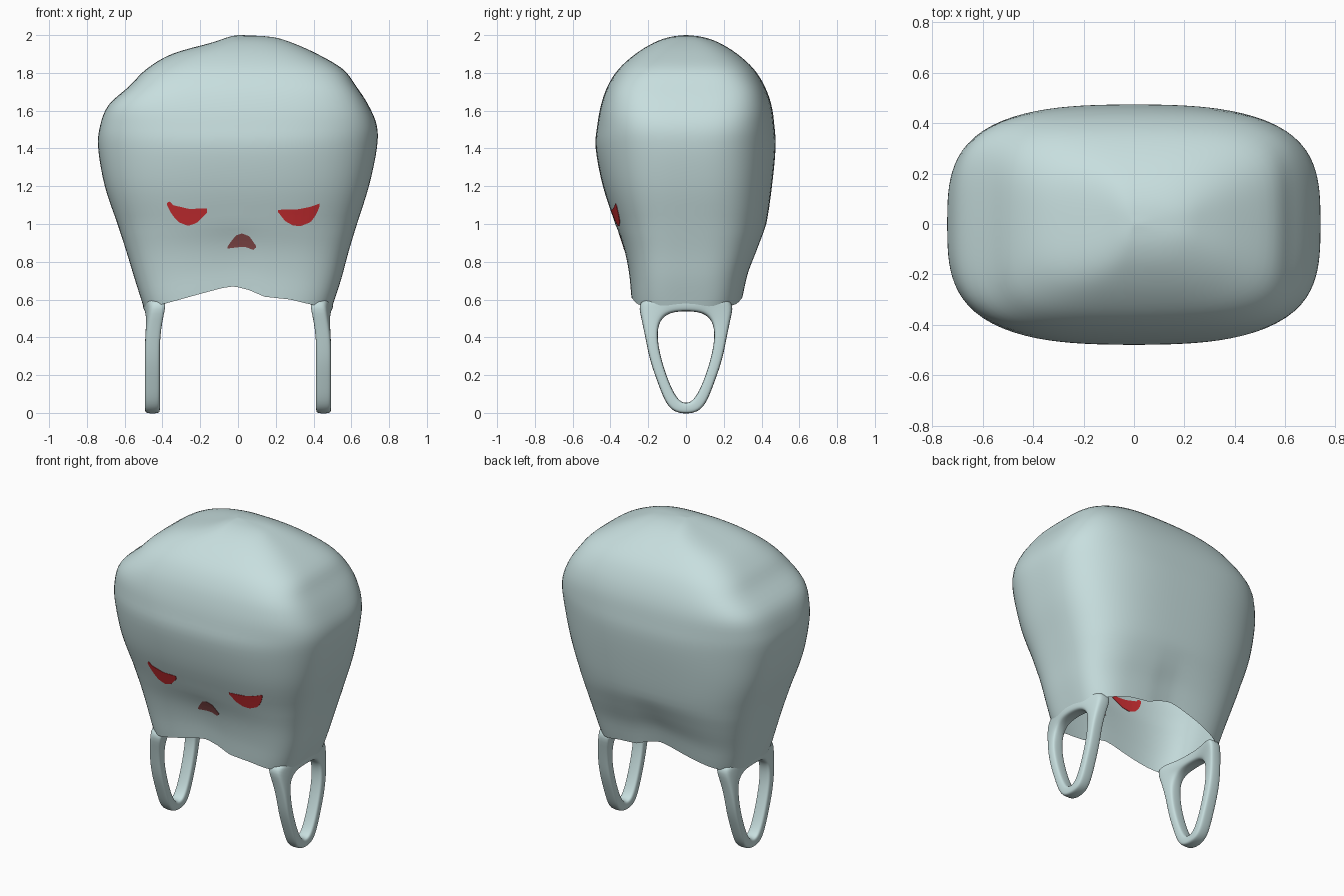
import bpy, bmesh, math
from mathutils import Vector
from mathutils.bvhtree import BVHTree

if "Cube" in bpy.data.objects:
    bpy.data.objects.remove(bpy.data.objects["Cube"])


def material(name, rgb):
    m = bpy.data.materials.new(name)
    m.diffuse_color = (*rgb, 1)
    m.use_nodes = True
    m.node_tree.nodes["Principled BSDF"].inputs["Base Color"].default_value = m.diffuse_color
    return m


PALE = material("pale grey green", (0.575, 0.735, 0.735))
RED = material("red", (0.66, 0.03, 0.035))
MAROON = material("dull maroon", (0.26, 0.075, 0.075))


def make(name, verts, faces, mat, subsurf=0, smooth=True):
    me = bpy.data.meshes.new(name)
    me.from_pydata(verts, [], faces)
    bm = bmesh.new()
    bm.from_mesh(me)
    bmesh.ops.recalc_face_normals(bm, faces=bm.faces)
    bm.to_mesh(me)
    bm.free()
    me.materials.append(mat)
    me.polygons.foreach_set("use_smooth", [smooth] * len(me.polygons))
    ob = bpy.data.objects.new(name, me)
    bpy.context.collection.objects.link(ob)
    if subsurf:
        mod = ob.modifiers.new("smooth", 'SUBSURF')
        mod.levels = mod.render_levels = subsurf
    return ob


def lerp_table(table, x):
    for (x0, y0), (x1, y1) in zip(table, table[1:]):
        if x <= x1:
            t = max(0, (x - x0) / (x1 - x0))
            return y0 + (y1 - y0) * t
    return table[-1][1]


def spline(rows, per):
    """Catmull-Rom through rows of equal length."""
    out = []
    for i in range(len(rows) - 1):
        p0, p1, p2 = rows[max(i - 1, 0)], rows[i], rows[i + 1]
        p3 = rows[min(i + 2, len(rows) - 1)]
        for k in range(per):
            t = k / per
            out.append([0.5 * (2 * b + (c - a) * t + (2 * a - 5 * b + 4 * c - d) * t * t
                               + (3 * b - a - 3 * c + d) * t ** 3)
                        for a, b, c, d in zip(p0, p1, p2, p3)])
    return out + [list(rows[-1])]


# Hood: open-bottomed shell; rows are z, left, right, front, back, squareness
ROWS = [
    (0.55, .498, .496, .290, .300, 3.6),
    (0.70, .545, .545, .303, .330, 3.7),
    (0.85, .590, .585, .330, .380, 3.8),
    (1.00, .638, .630, .375, .425, 3.8),
    (1.20, .705, .693, .440, .455, 3.6),
    (1.40, .740, .735, .478, .474, 3.5),
    (1.52, .730, .735, .470, .468, 3.9),
    (1.63, .685, .690, .450, .452, 4.6),
    (1.73, .575, .625, .415, .416, 5.2),
    (1.82, .485, .555, .357, .359, 4.6),
    (1.90, .350, .420, .268, .272, 4.0),
    (1.96, .140, .285, .170, .174, 3.6),
    (1.99, .050, .180, .085, .088, 3.2),
    (2.00, .002, .020, .004, .004, 3.0),
]
RIM = [(-.50, .555), (-.38, .58), (-.20, .63), (-.08, .662), (-.02, .67),
       (.06, .65), (.14, .615), (.28, .60), (.38, .575), (.50, .555)]
SEG = 112
rings = spline(ROWS, 4)
verts, faces = [], []
for z, xl, xr, yf, yb, n in rings:
    for j in range(SEG):
        a = math.tau * j / SEG
        c, s = math.cos(a), math.sin(a)
        r = (abs(c) ** n + abs(s) ** n) ** (-1 / n)
        u, v = c * r, s * r
        bow = min(1, max(0, (z - .6) / .4))     # walls bow outwards above the rim
        x = u * (xr if u > 0 else xl) * (1 - .03 * bow * v * v)
        y = v * (yb if v > 0 else yf) * (1 - .08 * bow * u * u)
        zz = z
        if z < 1:                       # pull the lower rows up to the wavy rim
            rim = lerp_table(RIM, x)
            zz = rim + (z - .55) / .45 * (1 - rim)
        verts.append((x, y, zz))
for i in range(len(rings) - 1):
    for j in range(SEG):
        k = (j + 1) % SEG
        faces.append((i * SEG + j, i * SEG + k, (i + 1) * SEG + k, (i + 1) * SEG + j))
faces.append(tuple((len(rings) - 1) * SEG + j for j in range(SEG)))
hood = make("hood", verts, faces, PALE)
tree = BVHTree.FromPolygons([Vector(v) for v in verts], faces)

# Loop feet: half outlines (y, z) of outside and hole, mirrored front to back
OUTER = [(0, -.007), (.070, .005), (.112, .06), (.146, .15), (.190, .27), (.212, .38),
         (.236, .50), (.262, .605), (.13, .605), (0, .605)]
INNER = [(0, .05), (.035, .062), (.070, .115), (.105, .20), (.138, .31), (.152, .40),
         (.146, .475), (.105, .522), (.05, .536), (0, .538)]


def closed(half):
    return half + [(-y, z) for y, z in half[-2:0:-1]]


# cross-section of the band: (blend outside to hole, blend across thickness)
SECTION = [(0, .15), (0, .85), (.15, 1), (.85, 1), (1, .85), (1, .15), (.85, 0), (.15, 0)]
for side, name in ((-1, "left_loop_foot"), (1, "right_loop_foot")):
    verts, faces = [], []
    outer, inner = closed(OUTER), closed(INNER)
    n, m = len(outer), len(SECTION)
    for (oy, oz), (iy, iz) in zip(outer, inner):
        for u, w in SECTION:
            y, z = oy + (iy - oy) * u, oz + (iz - oz) * u
            flare = max(0, z - .47)
            bend = .055 * (abs(y) / .26) ** 3 * min(1, max(0, (z - .40) / .2))
            x = .413 + (.08 + flare * .12) * w - bend   # follow the rounded wall
            verts.append((side * x, y, z))
    for i in range(n):
        for j in range(m):
            k, l = (i + 1) % n, (j + 1) % m
            faces.append((i * m + j, i * m + l, k * m + l, k * m + j))
    make(name, verts, faces, PALE, 2)


# Face details: thin plates hugging the front wall, showing on both sides
def plate(name, top, bottom, mat, cols=20, rows=6, half=.003):
    verts, faces = [], []
    x0, x1 = top[0][0], top[-1][0]
    for off in (-half, half):
        for i in range(cols + 1):
            x = x0 + (x1 - x0) * i / cols
            hi, lo = lerp_table(top, x), lerp_table(bottom, x)
            for j in range(rows + 1):
                p = Vector((x, -2, lo + (hi - lo) * j / rows))
                hit = tree.ray_cast(p, Vector((0, 1, 0)))[0]
                verts.append((p.x, hit.y + off, p.z))
    r, layer = rows + 1, (cols + 1) * (rows + 1)
    for base in (0, layer):
        for i in range(cols):
            for j in range(rows):
                q = base + i * r + j
                faces.append((q, q + r, q + r + 1, q + 1))
    edge = ([i * r for i in range(cols)] + [cols * r + j for j in range(rows)]
            + [i * r + rows for i in range(cols, 0, -1)] + list(range(rows, 0, -1)))
    for a, b in zip(edge, edge[1:] + edge[:1]):
        faces.append((a, b, b + layer, a + layer))
    make(name, verts, faces, mat, smooth=False)


plate("left_eye", [(-.375, 1.11), (-.362, 1.122), (-.345, 1.10), (-.26, 1.08), (-.165, 1.082)],
      [(-.375, 1.10), (-.35, 1.05), (-.315, 1.01), (-.265, .99), (-.22, 1.005), (-.165, 1.06)], RED)
plate("right_eye", [(.213, 1.075), (.32, 1.078), (.38, 1.09), (.432, 1.108)],
      [(.213, 1.062), (.25, 1.015), (.29, .993), (.33, .988), (.385, 1.01), (.415, 1.05), (.432, 1.095)], RED)
plate("mouth", [(-.055, .88), (-.035, .91), (-.01, .94), (.02, .95), (.06, .935), (.095, .885)],
      [(-.055, .87), (.0, .877), (.04, .878), (.08, .863), (.095, .875)], MAROON)
